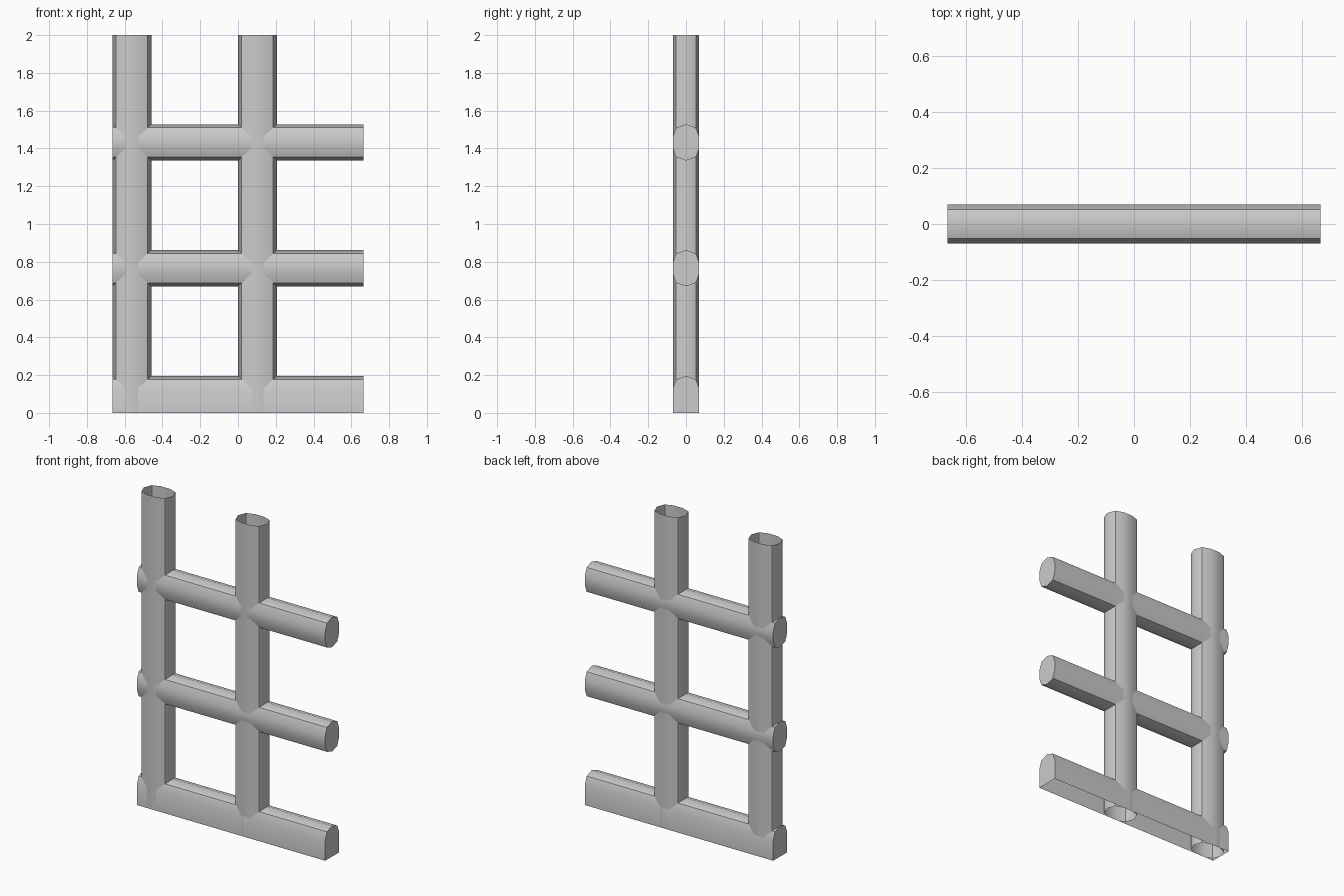
import bpy, bmesh, math
from mathutils import Vector

cube = bpy.data.objects.get("Cube")
if cube:
    bpy.data.objects.remove(cube, do_unlink=True)

grey = bpy.data.materials.new("plain grey")
grey.use_nodes = True
colour = (0.6, 0.6, 0.6, 1)
grey.diffuse_color = colour
grey.node_tree.nodes["Principled BSDF"].inputs["Base Color"].default_value = colour

HALF_WIDTH = 0.665
POST_R, RAIL_R = 0.103, 0.096

# Upper half of the ten-sided bar section: (depth, share of radius)
HALF = [(0.07, 0.31), (0.052, 0.81), (0, 1), (-0.052, 0.81), (-0.07, 0.31)]


def full_section(radius):
    upper = [(y, s * radius) for y, s in HALF]
    return upper + [(-y, -h) for y, h in upper]


def bar(name, section, place, start, end, capped=False, closed=True):
    """Sweep a (depth, height) section from start to end."""
    bm = bmesh.new()
    a, b = [[bm.verts.new(place(y, h, t)) for y, h in section] for t in (start, end)]
    n = len(section)
    for i in range(n if closed else n - 1):
        j = (i + 1) % n
        bm.faces.new((a[i], a[j], b[j], b[i]))
    if capped:
        bm.faces.new(a[::-1])
        bm.faces.new(b)
    bmesh.ops.recalc_face_normals(bm, faces=bm.faces)
    # Open shells: make sure the sides point outwards
    centre = sum((v.co for v in bm.verts), Vector()) / len(bm.verts)
    side = bm.faces[:][0]
    if side.normal.dot(side.calc_center_median() - centre) < 0:
        bmesh.ops.reverse_faces(bm, faces=bm.faces[:])
    mesh = bpy.data.meshes.new(name)
    bm.to_mesh(mesh)
    bm.free()
    mesh.materials.append(grey)
    obj = bpy.data.objects.new(name, mesh)
    bpy.context.collection.objects.link(obj)
    bpy.ops.object.select_all(action="DESELECT")
    obj.select_set(True)
    bpy.context.view_layer.objects.active = obj
    bpy.ops.object.shade_smooth_by_angle(angle=math.radians(45))


# Upright posts, open at both ends
for name, x in (("right_post", -HALF_WIDTH + POST_R), ("middle_post", POST_R)):
    bar(name, full_section(POST_R), lambda y, h, t: (x + h, y, t), 0, 2)

# Crossing rails, closed at both ends
for name, z in (("lower_rail", 0.766), ("upper_rail", 1.432)):
    bar(name, full_section(RAIL_R), lambda y, h, t: (t, y, z + h),
        -HALF_WIDTH, HALF_WIDTH, capped=True)

# Base rail: rounded top, straight sides to the ground, open underneath
base_z = 0.1
base = [(0.07, -base_z)] + [(y, s * RAIL_R) for y, s in HALF] + [(-0.07, -base_z)]
bar("base_rail", base, lambda y, h, t: (t, y, base_z + h),
    -HALF_WIDTH, HALF_WIDTH, capped=True, closed=False)
